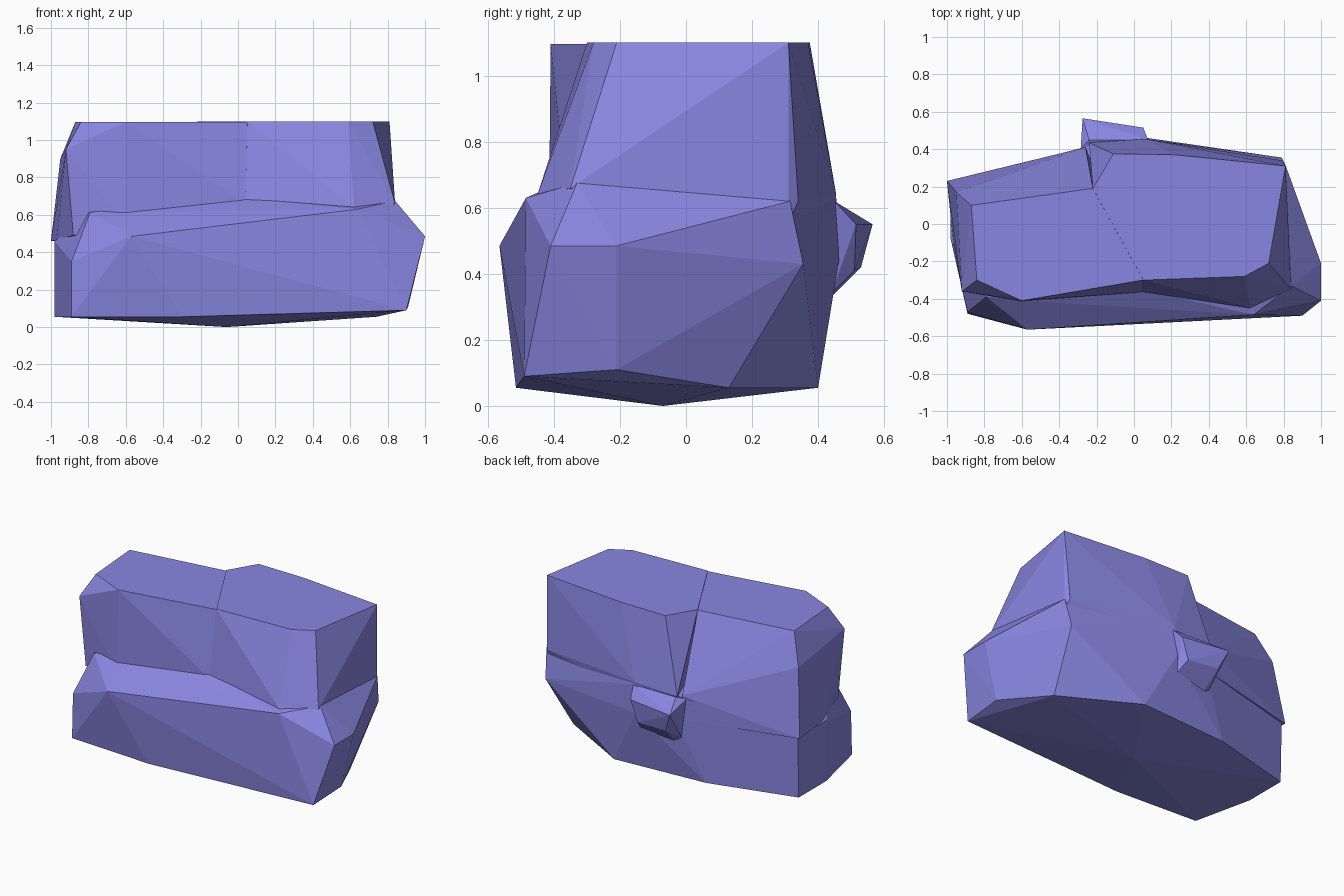
import bpy, bmesh, math

TOP = 1.1  # shared flat top height

mat = bpy.data.materials.new("violet_stone")
mat.diffuse_color = (0.25, 0.24, 0.75, 1)


def stone(name, points):
    """Flat-faced boulder chunk wrapped around a few corner points."""
    bm = bmesh.new()
    for p in points:
        bm.verts.new(p)
    res = bmesh.ops.convex_hull(bm, input=bm.verts[:])
    inner = {g for g in res["geom_interior"] + res["geom_unused"]
             if isinstance(g, bmesh.types.BMVert)}
    bmesh.ops.delete(bm, geom=list(inner), context='VERTS')
    bmesh.ops.dissolve_limit(bm, angle_limit=math.radians(1),
                             verts=bm.verts[:], edges=bm.edges[:])
    bmesh.ops.recalc_face_normals(bm, faces=bm.faces[:])
    me = bpy.data.meshes.new(name)
    bm.to_mesh(me)
    bm.free()
    me.materials.append(mat)
    ob = bpy.data.objects.new(name, me)
    bpy.context.collection.objects.link(ob)
    return ob


def at(z, *xy):
    return [(x, y, z) for x, y in xy]


# Wide base slab with a slightly pointed underside
stone("base_slab",
      [(-0.06, -0.07, 0), (0.9, -0.49, 0.09), (0.91, -0.21, 0.11)]
      + at(0.055, (0.74, 0.13), (0.25, 0.40), (-0.40, 0.36), (-0.98, 0.21),
           (-0.98, -0.08), (-0.89, -0.48), (-0.3, -0.515))
      + at(0.485, (-0.57, -0.565), (1.0, -0.41), (1.0, -0.21))
      + [(-0.89, -0.47, 0.35), (-0.98, -0.08, 0.46), (-0.98, 0.22, 0.46),
         (0.79, 0.355, 0.43), (0.05, 0.463, 0.44), (-0.22, 0.42, 0.44),
         (-0.79, -0.39, 0.615), (-0.6, -0.41, 0.615), (0.04, -0.35, 0.69),
         (0.64, -0.485, 0.63), (0.84, -0.33, 0.675), (0.81, 0.315, 0.62),
         (0.05, 0.455, 0.63), (-0.25, 0.415, 0.61)])

# Left upper block, overhanging the base at its outer end
stone("upper_block_left",
      at(TOP - 0.004, (-0.87, 0.10), (-0.84, -0.30), (-0.60, -0.41),
         (0.05, -0.30), (-0.22, 0.19))
      + [(-0.92, -0.36, 0.95), (-0.95, 0.17, 0.9), (-1.0, 0.23, 0.46),
         (-0.97, -0.06, 0.465), (-0.88, -0.35, 0.49), (-0.6, -0.415, 0.55),
         (0.04, -0.365, 0.66), (-0.26, 0.41, 0.62), (-0.28, 0.405, 0.46)])

# Right upper block, meeting the left one along a slanted seam
stone("upper_block_right",
      at(TOP, (-0.22, 0.19), (0.05, -0.30), (0.59, -0.28), (0.72, -0.21),
         (0.81, 0.31), (0.22, 0.37), (-0.11, 0.375))
      + [(0.04, -0.365, 0.66), (0.62, -0.45, 0.64), (0.84, -0.35, 0.66),
         (0.81, 0.31, 0.55), (0.79, 0.34, 0.62), (0.06, 0.455, 0.64),
         (0.05, 0.44, 0.55), (-0.24, 0.435, 0.62), (-0.2, 0.41, 0.5)])

# Small lump on the back face
stone("back_lump",
      [(-0.275, 0.565, 0.55), (0.05, 0.515, 0.55), (0.0, 0.51, 0.41),
       (-0.22, 0.53, 0.42), (-0.285, 0.40, 0.6), (0.075, 0.45, 0.62),
       (-0.25, 0.40, 0.33), (0.03, 0.44, 0.34), (-0.2, 0.42, 0.31),
       (-0.24, 0.45, 0.62)])
